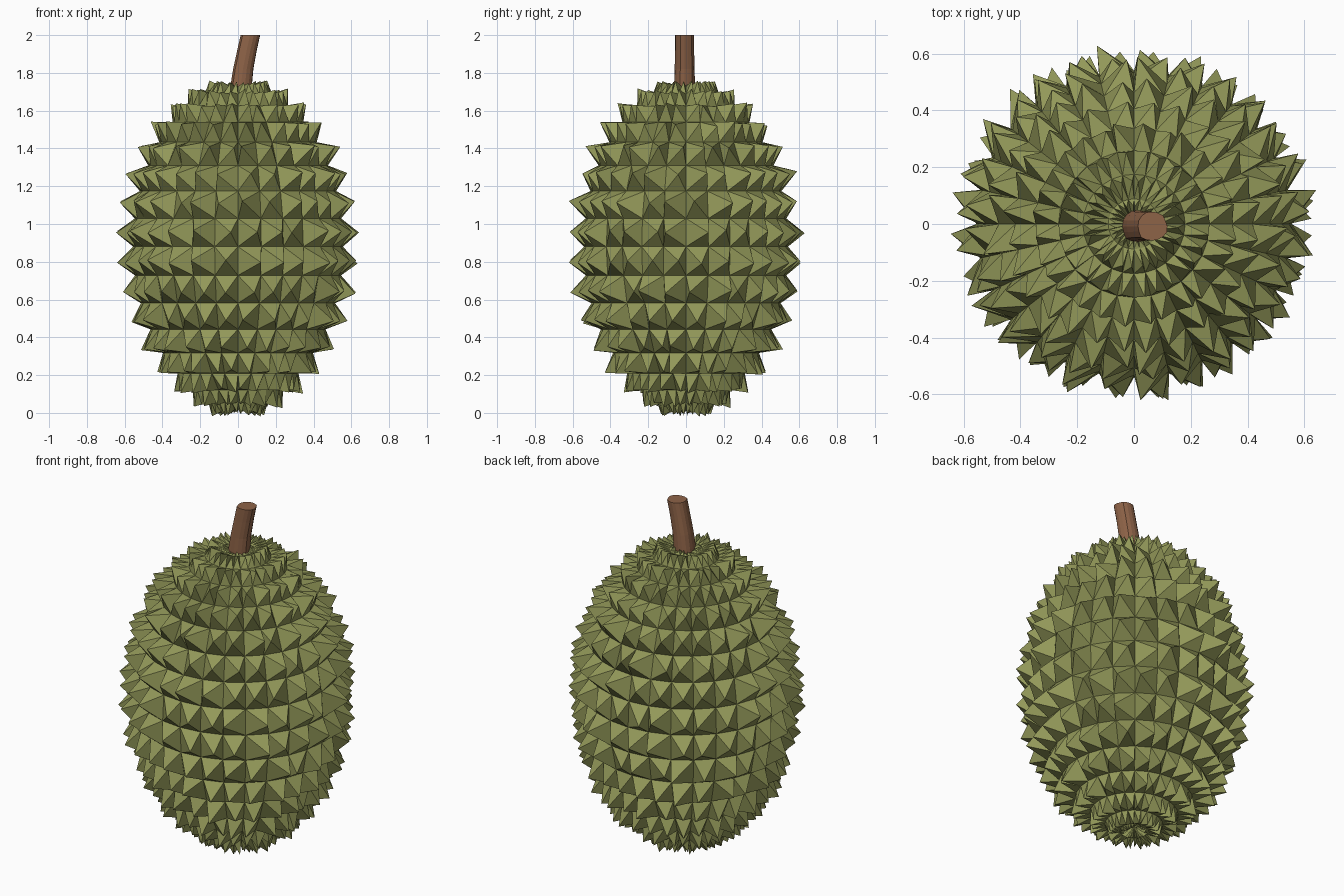
import bpy, bmesh, math, random
from mathutils import Vector

if "Cube" in bpy.data.objects:
    bpy.data.objects.remove(bpy.data.objects["Cube"])

random.seed(11)
SEGMENTS, RINGS = 28, 18
RX, RY, MID = 0.555, 0.54, 0.88
RZ_TOP, RZ_BOTTOM = 0.86, 0.875


def material(name, rgb):
    m = bpy.data.materials.new(name)
    m.diffuse_color = (*rgb, 1)
    m.use_nodes = True
    m.node_tree.nodes["Principled BSDF"].inputs["Base Color"].default_value = m.diffuse_color
    return m


def add_object(name, bm, mat):
    bmesh.ops.recalc_face_normals(bm, faces=bm.faces)
    mesh = bpy.data.meshes.new(name)
    bm.to_mesh(mesh)
    bm.free()
    mesh.materials.append(mat)
    ob = bpy.data.objects.new(name, mesh)
    bpy.context.collection.objects.link(ob)
    return ob


def husk_point(d):
    """Point of the egg shape in unit direction d: narrower towards the bottom."""
    taper = 1 - (0.2 if d.z < 0 else 0.06) * abs(d.z) ** 2.5
    dent = 0.04 if abs(d.z) > 0.99 else 0                # shallow dimple at both poles
    rz = RZ_TOP if d.z > 0 else RZ_BOTTOM
    return Vector((d.x * RX * taper, d.y * RY * taper,
                   MID + d.z * rz - math.copysign(dent, d.z)))


green = material("husk green", (0.29, 0.315, 0.10))
brown = material("stem brown", (0.27, 0.125, 0.064))

# Husk: an egg shape whose every face is raised into an irregular leaning spike
bm = bmesh.new()
bmesh.ops.create_uvsphere(bm, u_segments=SEGMENTS, v_segments=RINGS, radius=1)
centres = {f: f.calc_center_median().normalized() for f in bm.faces}
for v in bm.verts:
    v.co = husk_point(v.co.copy())

for f in list(bm.faces):
    d = centres[f]
    normal = Vector((d.x / RX, d.y / RY, d.z / RZ_TOP)).normalized()
    side = Vector((-d.y, d.x, 0)).normalized()
    flat = math.hypot(d.x, d.y)
    if flat < 0.15:
        height = random.uniform(0.01, 0.03)              # small spikes at the poles
    else:
        height = (0.03 + 0.065 * min(1, flat / 0.75)) * random.uniform(0.75, 1.15)
    base = f.calc_center_median()
    tip = bmesh.ops.poke(bm, faces=[f])["verts"][0]
    tip.co = (base + normal * height
              + side * random.uniform(-0.06, 0.06) * flat
              + Vector((0, 0, random.uniform(-0.01, 0.01) * flat)))
add_object("husk", bm, green)

# Stem: a slightly bent, tapered cylinder with shallow grooves
SIDES = 16
grooves = [random.uniform(0.92, 1.04) for _ in range(SIDES)]
path = [(0.008, 1.66, 0.060), (0.016, 1.74, 0.059), (0.026, 1.82, 0.056),
        (0.046, 1.92, 0.054), (0.064, 2.0, 0.054)]
bm = bmesh.new()
loops = []
for x, z, r in path:
    loops.append([bm.verts.new((x + r * g * math.cos(math.tau * i / SIDES),
                                -0.008 + r * g * math.sin(math.tau * i / SIDES), z))
                  for i, g in enumerate(grooves)])
for low, high in zip(loops, loops[1:]):
    for i in range(SIDES):
        j = (i + 1) % SIDES
        bm.faces.new((low[i], low[j], high[j], high[i]))
bm.faces.new(loops[0][::-1])
bm.faces.new(loops[-1])
add_object("stem", bm, brown)
